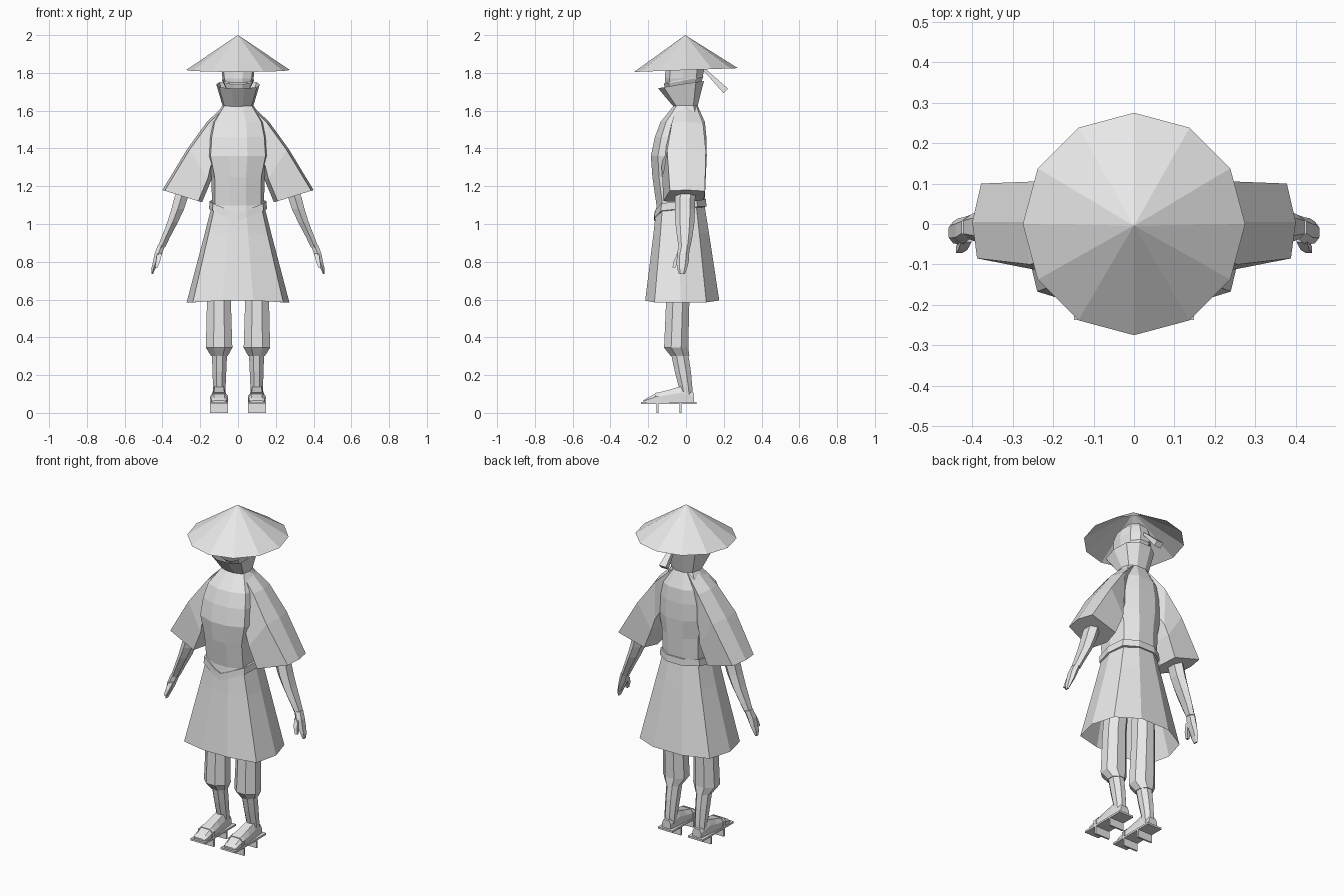
import bpy, bmesh, math
from mathutils import Vector

if "Cube" in bpy.data.objects:
    bpy.data.objects.remove(bpy.data.objects["Cube"])

grey = bpy.data.materials.new("plain_grey")
grey.diffuse_color = (0.8, 0.8, 0.8, 1)
grey.use_nodes = True
grey.node_tree.nodes["Principled BSDF"].inputs["Base Color"].default_value = grey.diffuse_color


def loft(name, rings, start=True, end=True, mirror=False):
    """Skin a list of equal-length point rings into one flat-shaded object."""
    bm = bmesh.new()
    vs = [[bm.verts.new(p) for p in r] for r in rings]
    n = len(rings[0])
    for a, b in zip(vs, vs[1:]):
        for i in range(n):
            j = (i + 1) % n
            bm.faces.new((a[i], a[j], b[j], b[i]))
    if start:
        bm.faces.new(vs[0][::-1])
    if end:
        bm.faces.new(vs[-1])
    bmesh.ops.recalc_face_normals(bm, faces=bm.faces)
    me = bpy.data.meshes.new(name)
    bm.to_mesh(me)
    bm.free()
    me.materials.append(grey)
    ob = bpy.data.objects.new(name, me)
    bpy.context.collection.objects.link(ob)
    if mirror:
        ob.modifiers.new("mirror", 'MIRROR')
    return ob


# Body cross-section: flat front and back panels, slanted corners
SHAPE = [(.3, -1), (.88, -.75), (1, -.05), (.85, .65), (.35, 1)]
SHAPE += [(-x, y) for x, y in reversed(SHAPE)]


def body_ring(z, w, yf, yb):
    cy, h = (yf + yb) / 2, (yb - yf) / 2
    return [(x * w, cy + y * h, z) for x, y in SHAPE]


def oval(x0, x1, y0, y1, z, n=8):
    """Horizontal n-gon ring filling a rectangle, flat sides to the axes."""
    k = 1 / math.cos(math.pi / n)
    return [((x0 + x1) / 2 + (x1 - x0) / 2 * k * math.cos(2 * math.pi * (i + .5) / n),
             (y0 + y1) / 2 + (y1 - y0) / 2 * k * math.sin(2 * math.pi * (i + .5) / n), z)
            for i in range(n)]


def box(name, x0, x1, y0, y1, z0, z1):
    def rect(z):
        return [(x0, y0, z), (x1, y0, z), (x1, y1, z), (x0, y1, z)]
    return loft(name, [rect(z0), rect(z1)], mirror=True)


# Straw hat: open, slightly tilted twelve-sided cone
brim = [(.275 * math.sin(math.pi * i / 6), .275 * math.cos(math.pi * i / 6),
         1.815 + .01 * math.cos(math.pi * i / 6)) for i in range(12)]
tip = [(p[0] * .004, -.004, 2.0 + p[1] * .0001) for p in brim]
loft("hat", [brim, tip], start=False)

# Head, neck and face wrap
loft("head", [body_ring(*r) for r in [
    (1.58, .05, -.05, .05), (1.68, .052, -.075, .055), (1.72, .066, -.105, .07),
    (1.77, .082, -.112, .088), (1.82, .088, -.108, .095),
    (1.87, .075, -.085, .08), (1.905, .04, -.045, .05)]])
wrap = [body_ring(0, w, yf, yb) for w, yf, yb in
        [(.066, -.105, .072), (.084, -.118, .092), (.084, -.112, .09)]]
loft("face_wrap", [[(x, y, z + .18 * y) for x, y, _ in r]
                   for r, z in zip(wrap, (1.725, 1.762, 1.768))])

# Knotted tail behind the head
tail = []
for y, z, w, t in [(.085, 1.825, .010, .008), (.12, 1.795, .012, .009), (.21, 1.705, .022, .017)]:
    tail.append([(-w, y - t * .7, z - t * .7), (w, y - t * .7, z - t * .7),
                 (w, y + t * .7, z + t * .7), (-w, y + t * .7, z + t * .7)])
loft("head_tail", tail)

# Flared open collar, dipping at the front
rim = [(x, y, 1.745 + (.12 * y if y > 0 else .18 * y)) for x, y, _ in body_ring(0, .115, -.148, .095)]
loft("collar", [body_ring(1.62, .08, -.065, .06), rim], False, False)

# Upper robe
loft("torso", [body_ring(*r) for r in [
    (1.63, .08, -.062, .06), (1.54, .14, -.135, .10), (1.46, .158, -.165, .108),
    (1.36, .165, -.186, .11), (1.25, .14, -.178, .105), (1.09, .138, -.155, .098)]], True, False)

# Wide sleeves: ridge, front and back edges, underside
sleeve = []
for (tx, tz), (bx, bz), yf, yb, ym in [
        ((.07, 1.632), (.08, 1.38), -.05, .055, -.09),
        ((.165, 1.54), (.125, 1.30), -.075, .09, -.13),
        ((.27, 1.395), (.14, 1.235), -.10, .105, -.125),
        ((.40, 1.18), (.19, 1.115), -.085, .10, -.12)]:
    sleeve.append([(tx, .005, tz), (tx - .012, yf, tz - .004), (bx + .02, ym, bz + .006),
                   (bx, .0, bz), (bx + .02, yb * .95, bz + .012), (tx - .022, yb, tz - .006)])
loft("sleeve", sleeve, mirror=True)

# Skirt of the robe, open below
hem = [(x, y, .595 - .01 * (abs(x) > .2)) for x, y, _ in body_ring(0, .272, -.216, .176)]
loft("skirt", [body_ring(1.10, .138, -.156, .098), body_ring(.95, .176, -.172, .122), hem],
     False, False)

# Sash sagging to a point in front
def sash_ring(dz, grow):
    pts = body_ring(0, .145 + grow, -.158 - grow, .10 + grow)
    pts.append((0, -.162 - grow, 0))  # front centre point
    out = []
    for x, y, _ in pts:
        sag = -.065 * (1 - abs(x) / .16) if y < -.1 else .012 * (y > .05)
        out.append((x, y, 1.10 + sag + dz))
    return out


loft("sash", [sash_ring(-.02, -.02), sash_ring(-.02, .008), sash_ring(.02, .006),
              sash_ring(.02, -.02)], False, False)

# Arms, from inside the sleeve to the wrist
loft("arm", [oval(*r, n=6) for r in [
    (.20, .27, -.045, .045, 1.30), (.265, .337, -.05, .042, 1.14),
    (.285, .352, -.052, .04, 1.08), (.318, .374, -.05, .038, 1.01),
    (.36, .405, -.042, .028, .93), (.387, .426, -.034, .018, .875)]], mirror=True)

# Hands: palm with fingers, then thumb
loft("hand", [oval(*r, n=6) for r in [
    (.387, .426, -.034, .018, .885), (.402, .442, -.045, .012, .84),
    (.420, .450, -.046, .010, .80), (.437, .458, -.044, .002, .765),
    (.450, .459, -.035, -.008, .735)]], mirror=True)
loft("thumb", [oval(*r, n=4) for r in [
    (.402, .428, -.045, -.02, .845), (.412, .434, -.064, -.042, .805),
    (.425, .440, -.072, -.056, .77)]], mirror=True)

# Baggy trousers gathered below the knee
loft("trouser_leg", [oval(*r) for r in [
    (.03, .135, -.085, .045, .98), (.038, .164, -.105, .018, .60),
    (.03, .17, -.116, .012, .345), (.055, .142, -.08, .018, .30)]], mirror=True)

# Shins, slanting back to the ankles
loft("shin", [oval(*r) for r in [
    (.058, .138, -.078, .012, .31), (.062, .135, -.06, .026, .22),
    (.066, .132, -.036, .034, .13), (.068, .130, -.03, .036, .08)]], mirror=True)

# Feet, lofted heel to toe
foot = []
for y, w, zt in [(.042, .028, .105), (-.03, .036, .14), (-.09, .04, .122),
                 (-.155, .044, .105), (-.205, .042, .08), (-.225, .034, .066)]:
    foot.append([(.1 - w, y, .054), (.1 + w, y, .054), (.1 + w, y, .6 * zt + .022),
                 (.1 + w * .65, y, zt), (.1 - w * .65, y, zt), (.1 - w, y, .6 * zt + .022)])
loft("foot", foot, mirror=True)

# Raised sandals: board, two teeth and a strap
box("sandal_board", .052, .148, -.238, .055, .046, .057)
for y in (-.15, -.03):
    box("sandal_tooth", .052, .148, y - .005, y + .005, 0, .047)
strap = []
for y in (-.145, -.165):
    zt = .11 if y > -.15 else .104
    strap.append([(.052, y, .056), (.148, y, .056), (.148, y, .088), (.13, y, zt),
                  (.07, y, zt), (.052, y, .088)])
loft("sandal_strap", strap, mirror=True)
